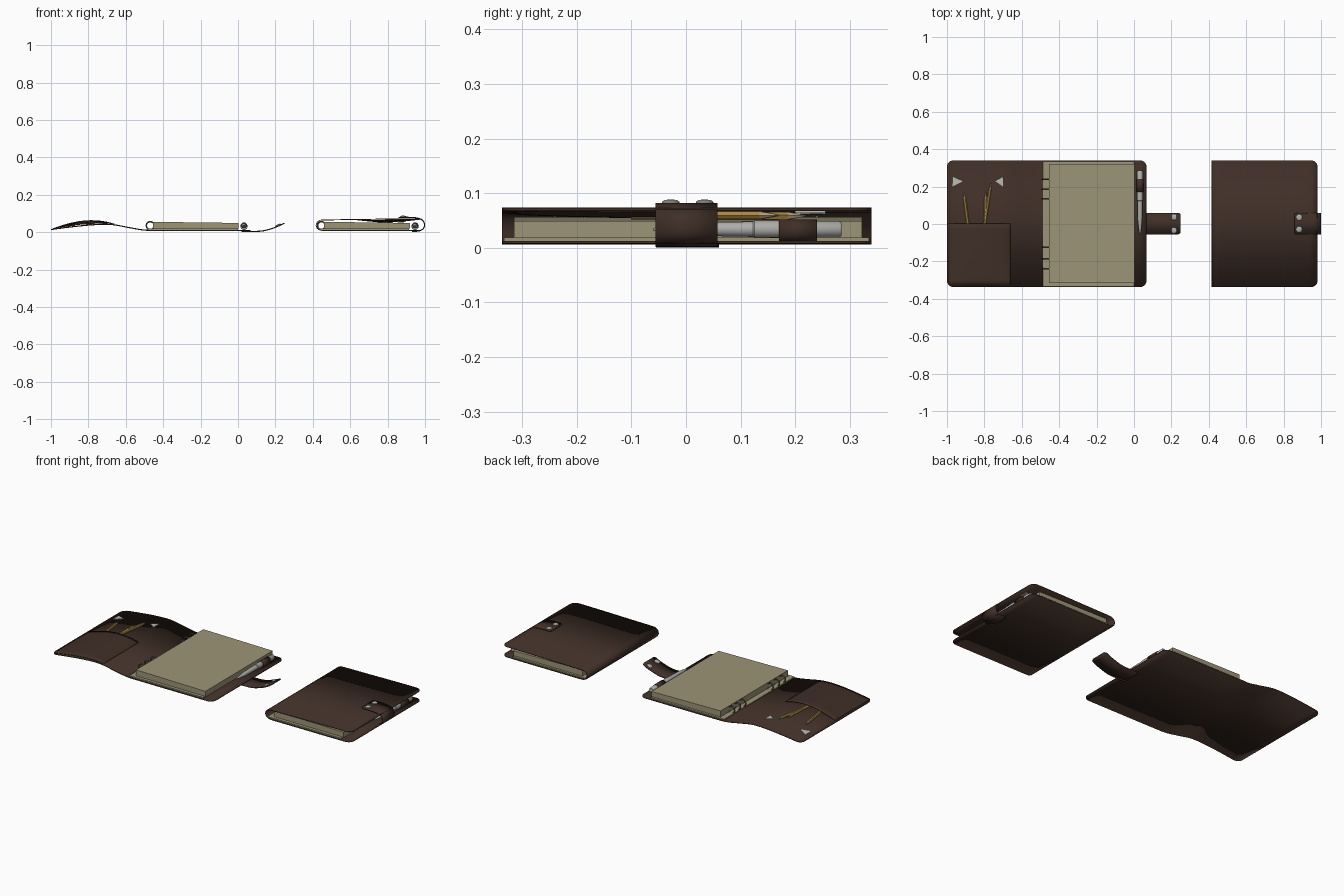
import bpy, bmesh, math
from mathutils import Vector

if "Cube" in bpy.data.objects:
    bpy.data.objects.remove(bpy.data.objects["Cube"])


def material(name, rgb):
    m = bpy.data.materials.new(name)
    m.diffuse_color = (*rgb, 1)
    m.use_nodes = True
    m.node_tree.nodes["Principled BSDF"].inputs["Base Color"].default_value = m.diffuse_color
    return m


LEATHER = material("dark brown leather", (0.05, 0.028, 0.02))
PAPER = material("cream paper", (0.34, 0.30, 0.185))
METAL = material("grey metal", (0.42, 0.42, 0.40))
RING = material("dark ring metal", (0.12, 0.11, 0.09))
GOLD = material("pencil yellow", (0.40, 0.24, 0.06))
WOOD = material("pencil wood", (0.45, 0.34, 0.2))
CARD = material("pale grey", (0.5, 0.5, 0.46))


def finish(name, bm, mat, smooth=True):
    bmesh.ops.recalc_face_normals(bm, faces=bm.faces)
    me = bpy.data.meshes.new(name)
    bm.to_mesh(me)
    bm.free()
    ob = bpy.data.objects.new(name, me)
    bpy.context.collection.objects.link(ob)
    me.materials.append(mat)
    if smooth:
        for o in bpy.context.selected_objects:
            o.select_set(False)
        ob.select_set(True)
        bpy.context.view_layer.objects.active = ob
        bpy.ops.object.shade_smooth_by_angle(angle=math.radians(40))
    return ob


def smooth_path(pts, n=8):
    """Catmull-Rom curve through (x, z) points."""
    p = [Vector(q) for q in pts]
    p = [2 * p[0] - p[1]] + p + [2 * p[-1] - p[-2]]
    out = []
    for i in range(1, len(p) - 2):
        a, b, c, d = p[i - 1:i + 3]
        for k in range(n):
            t = k / n
            out.append(0.5 * (2 * b + (c - a) * t + (2 * a - 5 * b + 4 * c - d) * t * t
                              + (3 * b - a - 3 * c + d) * t ** 3))
    return out + [p[-2]]


def at_length(path, s):
    for a, b in zip(path, path[1:]):
        l = (b - a).length
        if s <= l:
            return a.lerp(b, s / l)
        s -= l
    return path[-1]


def height(path, x):
    for a, b in zip(path, path[1:]):
        if min(a.x, b.x) <= x <= max(a.x, b.x) and a.x != b.x:
            return a.y + (b.y - a.y) * (x - a.x) / (b.x - a.x)
    return path[-1].y


def sheet(name, path, y0, y1, thick, r0=0, r1=0):
    """Leather sheet following an xz path, with rounded corners at its ends."""
    total = sum((b - a).length for a, b in zip(path, path[1:]))
    arc = [1 - math.cos(math.pi / 2 * k / 6) for k in range(7)]
    s_list = [r0 * a for a in arc] + [r0 + (total - r0 - r1) * k / 60 for k in range(1, 60)]
    s_list += [total - r1 * a for a in reversed(arc)]
    bm = bmesh.new()
    rows = []
    for s in sorted(set(s_list)):
        p = at_length(path, s)
        inset = 0
        for r, d in ((r0, s), (r1, total - s)):
            if d < r:
                inset = r - math.sqrt(max(0, r * r - (r - d) ** 2))
        rows.append([bm.verts.new((p.x, y, p.y)) for y in (y0 + inset, y1 - inset)])
    for a, b in zip(rows, rows[1:]):
        bm.faces.new((a[0], b[0], b[1], a[1]))
    ob = finish(name, bm, LEATHER)
    sol = ob.modifiers.new("thickness", 'SOLIDIFY')
    sol.thickness, sol.offset = thick, 0
    return ob


def prism(name, profile, y0, y1, mat):
    bm = bmesh.new()
    f = bm.faces.new([bm.verts.new((x, y0, z)) for x, z in profile])
    ex = bmesh.ops.extrude_face_region(bm, geom=[f])
    bmesh.ops.translate(bm, vec=(0, y1 - y0, 0), verts=[v for v in ex['geom'] if isinstance(v, bmesh.types.BMVert)])
    return finish(name, bm, mat, False)


def lathe(name, start, axis, rings, mat, sides=20, tip=None, tip_from=0):
    """Turned part: rings are (distance along axis, radius)."""
    axis = Vector(axis).normalized()
    q = Vector((0, 0, 1)).rotation_difference(axis)
    bm = bmesh.new()
    loops = [[bm.verts.new(Vector(start) + q @ Vector((r * math.cos(math.tau * k / sides),
              r * math.sin(math.tau * k / sides), d))) for k in range(sides)] for d, r in rings]
    bm.faces.new(loops[0])
    bm.faces.new(loops[-1])
    for i, (a, b) in enumerate(zip(loops, loops[1:])):
        for k in range(sides):
            f = bm.faces.new((a[k], a[(k + 1) % sides], b[(k + 1) % sides], b[k]))
            f.material_index = int(tip is not None and i >= tip_from)
    ob = finish(name, bm, mat)
    if tip:
        ob.data.materials.append(tip)
    return ob


def ring(name, x, y, z):
    bpy.ops.mesh.primitive_torus_add(location=(x, y, z), rotation=(math.pi / 2, 0, 0), major_radius=0.021,
                                     minor_radius=0.004, major_segments=24, minor_segments=8)
    ob = bpy.context.object
    ob.name = name
    ob.data.materials.append(RING)
    bpy.ops.object.shade_smooth_by_angle(angle=math.radians(60))


def contents(tag, dx):
    """Pages, binder rings, pen and pen loop."""
    prism(tag + "_backing_board", [(dx - .487, .012), (dx + .0, .012), (dx + .0, .019), (dx - .487, .019)],
          -.333, .335, PAPER)
    prism(tag + "_page_stack", [(dx - .455, .019), (dx + .004, .019), (dx + .004, .049), (dx - .455, .055)],
          -.315, .322, PAPER)
    for i, y in enumerate((-.24, -.185, -.125, .135, .185, .24)):
        ring(f"{tag}_binder_ring_{i}", dx - .469, y, .035)
    lathe(tag + "_pen", (dx + .032, .285, .034), (0, -1, 0),
          [(0, .012), (.004, .015), (.16, .016), (.162, .014), (.27, .012), (.33, .005), (.345, .002)], METAL)
    bm = bmesh.new()
    n = 24
    loops = [[bm.verts.new((dx + .032 + .019 * math.cos(math.tau * k / n), y, .032 + .02 * math.sin(math.tau * k / n)))
              for k in range(n)] for y in (.17, .24)]
    for k in range(n):
        bm.faces.new((loops[0][k], loops[0][(k + 1) % n], loops[1][(k + 1) % n], loops[1][k]))
    ob = finish(tag + "_pen_loop", bm, LEATHER)
    sol = ob.modifiers.new("thickness", 'SOLIDIFY')
    sol.thickness = .003


def cover_pocket(tag, path, fx, side):
    """Bulging half pocket, pencils and pale corner tabs on the inside of the front cover."""
    bm = bmesh.new()
    nx, ny = 28, 12
    grid = []
    for i in range(nx + 1):
        u = i / nx
        x = -.99 + .33 * u
        row = []
        for j in range(ny + 1):
            v = j / ny
            h = .004 + (.004 + .017 * math.sqrt(v)) * math.sin(math.pi * u)
            row.append(bm.verts.new((fx(x), -.33 + .332 * v, height(path, fx(x)) + side * h * (1 if side > 0 else .65))))
        grid.append(row)
    for a, b in zip(grid, grid[1:]):
        for j in range(ny):
            bm.faces.new((a[j], b[j], b[j + 1], a[j + 1]))
    ob = finish(tag + "_pocket", bm, LEATHER)
    sol = ob.modifiers.new("thickness", 'SOLIDIFY')
    sol.thickness, sol.offset = .003, 0
    # pencils
    for i, (xa, xb, yb) in enumerate(((-.875, -.91, .17), (-.80, -.792, .17), (-.815, -.765, .22))):
        a = Vector((fx(xa), -.1, height(path, fx(xa)) + side * .011))
        b = Vector((fx(xb), yb, height(path, fx(xb)) + side * .011))
        L = (b - a).length
        lathe(f"{tag}_pencil_{i}", a, b - a, [(0, .008), (L - .035, .008), (L, .001)], GOLD, 6, WOOD, 1)
    # pale triangular tabs
    for i, (xa, xb) in enumerate(((-.97, -.915), (-.70, -.74))):
        bm = bmesh.new()
        tri = [(xa, .255), (xa, .2), (xb, .228)]
        lo, hi = [[bm.verts.new((fx(x), y, height(path, fx(x)) + side * d)) for x, y in tri] for d in (.003, .007)]
        bm.faces.new(lo)
        bm.faces.new(hi)
        for k in range(3):
            bm.faces.new((lo[k], lo[(k + 1) % 3], hi[(k + 1) % 3], hi[k]))
        finish(f"{tag}_corner_tab_{i}", bm, CARD, False)


SNAP = [(0, .016), (.003, .016), (.006, .012), (.007, .006)]

# open organiser
cover = smooth_path([(-1, .014), (-.9, .027), (-.78, .039), (-.68, .041), (-.58, .024), (-.5, .011),
                     (-.4, .009), (-.1, .009), (.067, .009)])
sheet("open_cover", cover, -.337, .34, .006, .035, .035)
cover_pocket("open", cover, lambda x: x, 1)
contents("open", 0)
strap = smooth_path([(.02, .004), (.09, .004), (.14, .008), (.20, .026), (.248, .048)])
sheet("open_strap", strap, -.055, .06, .006, .01, .015)
for i, y in enumerate((-.034, .036)):
    lathe(f"open_snap_{i}", (.215, y, .035), (-.42, 0, .9), SNAP, METAL)

# closed organiser
bottom = [(.982, .010), (.85, .009), (.6, .009), (.46, .009), (.432, .014), (.419, .028), (.419, .045), (.432, .06), (.46, .065)]
top = [(.6, .067), (.8, .070), (.92, .071), (.982, .070)]
sheet("closed_cover", smooth_path(bottom + top), -.337, .34, .005, .035, .035)
cover_pocket("closed", smooth_path([(.44, .064)] + top), lambda x: -x - .02, -1)
contents("closed", .915)
wrap = smooth_path([(.93, .005), (.965, .006), (.99, .018), (.997, .038), (.99, .06), (.965, .074), (.92, .079), (.857, .079)])
sheet("closed_strap", wrap, -.056, .058, .006, .01, .012)
for i, y in enumerate((-.028, .034)):
    lathe(f"closed_snap_{i}", (.883, y, .081), (0, 0, 1), SNAP, METAL)
